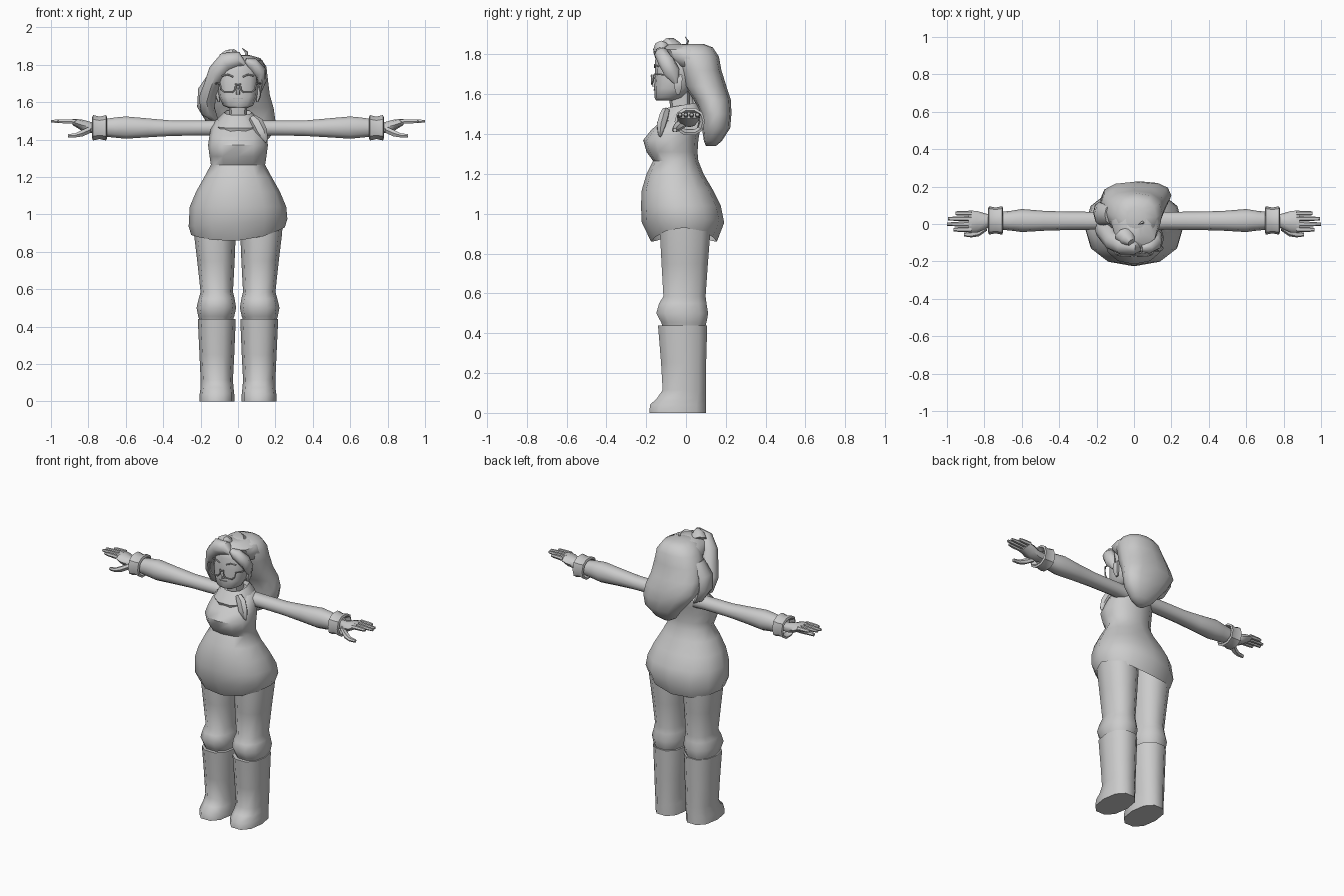
import bpy, bmesh, math
from mathutils import Vector

grey = bpy.data.materials.new("plain_grey")
grey.diffuse_color = (0.6, 0.6, 0.6, 1)


def build(name, rings, caps=(True, True), angle=50):
    """Skin a list of point rings into one object."""
    bm = bmesh.new()
    vs = [[bm.verts.new(p) for p in r] for r in rings]
    n = len(vs[0])
    for a, b in zip(vs, vs[1:]):
        for i in range(n):
            j = (i + 1) % n
            bm.faces.new((a[i], a[j], b[j], b[i]))
    if caps[0]:
        bm.faces.new(vs[0])
    if caps[1]:
        bm.faces.new(vs[-1])
    bmesh.ops.recalc_face_normals(bm, faces=bm.faces)
    me = bpy.data.meshes.new(name)
    bm.to_mesh(me)
    bm.free()
    ob = bpy.data.objects.new(name, me)
    bpy.context.collection.objects.link(ob)
    me.materials.append(grey)
    bpy.context.view_layer.objects.active = ob
    ob.select_set(True)
    bpy.ops.object.shade_smooth_by_angle(angle=math.radians(angle))
    ob.select_set(False)
    return ob


def loft(name, secs, n=12, axis="z", power=0.85, shape=None, **kw):
    """Sections are (position, a0, a1, b0, b1): the extents of each ring."""
    rings = []
    for k, (t, a0, a1, b0, b1) in enumerate(secs):
        ring = []
        for i in range(n):
            th = 2 * math.pi * i / n
            c, s = math.cos(th), math.sin(th)
            c2, s2 = (math.copysign(abs(v) ** power, v) for v in (c, s))
            a = (a0 + a1) / 2 + (a1 - a0) / 2 * c2
            b = (b0 + b1) / 2 + (b1 - b0) / 2 * s2
            h = t + (shape(k, c, s) if shape else 0)
            ring.append((a, b, h) if axis == "z" else (h, a, b))
        rings.append(ring)
    return build(name, rings, **kw)


def strand(name, path, n=8, **kw):
    """Path entries are (x, y, z, side radius, depth radius)."""
    pts = [Vector(p[:3]) for p in path]
    rings = []
    for k, p in enumerate(path):
        d = (pts[min(k + 1, len(pts) - 1)] - pts[max(k - 1, 0)]).normalized()
        u = Vector((0, 1, 0)).cross(d).normalized()
        v = d.cross(u)
        rings.append([pts[k] + u * p[3] * math.cos(2 * math.pi * i / n)
                      + v * p[4] * math.sin(2 * math.pi * i / n) for i in range(n)])
    return build(name, rings, **kw)


def mirror(ob):
    m = ob.modifiers.new("mirror", "MIRROR")
    m.use_bisect_axis[0] = False
    m.use_mirror_merge = False
    return ob


# dress with a hem that curls in and lifts at the sides
def hem(k, c, s):
    return (0.05 * c * c + 0.02 * c) if k == 0 else (0.02 * c if k == 1 else 0)


loft("dress", [
    (0.86, -.25, .25, -.175, .155), (0.955, -.264, .264, -.222, .192),
    (1.04, -.258, .258, -.226, .175), (1.12, -.225, .225, -.222, .135),
    (1.20, -.18, .18, -.198, .088), (1.265, -.145, .145, -.165, .062),
    (1.31, -.152, .152, -.198, .058), (1.37, -.16, .16, -.215, .062),
    (1.42, -.153, .153, -.175, .07), (1.46, -.145, .145, -.13, .078),
    (1.505, -.12, .12, -.09, .08), (1.525, -.05, .05, -.06, .06)],
    shape=hem, caps=(False, True), power=0.9)

# legs, boots
mirror(loft("leg", [
    (0.43, .03, .205, -.12, .10), (0.455, .02, .213, -.13, .108),
    (0.50, .01, .222, -.155, .117), (0.55, .018, .21, -.14, .108),
    (0.585, .027, .2, -.118, .103), (0.75, .018, .218, -.128, .115),
    (0.90, .012, .236, -.136, .127), (1.0, .01, .24, -.136, .13)], n=10))
mirror(loft("boot", [
    (0.0, .02, .206, -.19, .106), (0.04, .02, .205, -.187, .106),
    (0.075, .024, .2, -.15, .105), (0.115, .027, .2, -.122, .104),
    (0.25, .02, .206, -.13, .106), (0.44, .012, .215, -.146, .112)], n=10))

# sleeves, cuffs
mirror(loft("sleeve", [
    (0.09, -.035, .065, 1.415, 1.505), (0.17, -.03, .065, 1.42, 1.503),
    (0.35, -.032, .066, 1.418, 1.503), (0.48, -.036, .07, 1.41, 1.515),
    (0.60, -.043, .08, 1.402, 1.526), (0.66, -.035, .07, 1.408, 1.52),
    (0.72, -.03, .065, 1.415, 1.51)], n=10, axis="x"))
mirror(loft("cuff", [
    (0.75, -.03, .07, 1.42, 1.505), (0.70, -.045, .085, 1.405, 1.52),
    (0.705, -.057, .095, 1.392, 1.534), (0.74, -.05, .088, 1.40, 1.525),
    (0.775, -.057, .095, 1.392, 1.534), (0.78, -.045, .085, 1.405, 1.52),
    (0.75, -.03, .07, 1.42, 1.505)], n=10, axis="x", angle=35, caps=(False, False)))

# hands: palm, four fingers, thumb
mirror(loft("palm", [
    (0.74, -.01, .05, 1.435, 1.49), (0.79, -.025, .055, 1.435, 1.495),
    (0.84, -.045, .07, 1.45, 1.508), (0.885, -.045, .072, 1.478, 1.51)],
    n=8, axis="x"))
for i, tip in enumerate((0.965, 1.0, 0.995, 0.955)):
    y = -.043 + .029 * i
    mirror(loft("finger_%d" % (i + 1), [
        (0.87, y, y + .027, 1.482, 1.51), (0.94, y + .001, y + .026, 1.486, 1.509),
        (tip, y + .004, y + .022, 1.49, 1.506)], n=6, axis="x"))
mirror(loft("thumb", [
    (0.785, -.035, .01, 1.435, 1.475), (0.83, -.066, -.02, 1.415, 1.455),
    (0.87, -.072, -.04, 1.41, 1.435), (0.91, -.066, -.046, 1.41, 1.43)],
    n=6, axis="x"))

# neck, head
loft("neck", [(1.49, -.055, .055, -.075, .035), (1.54, -.048, .048, -.08, .02),
              (1.62, -.05, .05, -.09, .02)], n=8)
loft("head", [
    (1.568, -.05, .05, -.15, -.06), (1.582, -.08, .08, -.157, -.02),
    (1.63, -.102, .102, -.16, .03), (1.70, -.11, .11, -.156, .06),
    (1.77, -.108, .108, -.155, .07), (1.82, -.085, .085, -.14, .06),
    (1.85, -.04, .04, -.09, .03)], n=12, power=0.75)
loft("nose", [(1.64, -.012, .012, -.172, -.14), (1.65, -.011, .011, -.175, -.14),
              (1.68, -.005, .005, -.16, -.14)], n=6)
loft("mouth", [(1.618, -.025, .025, -.164, -.15), (1.623, -.03, .03, -.164, -.15)], n=6)
mirror(loft("ear", [(1.60, .095, .108, -.05, -.03), (1.63, .095, .122, -.06, -.02),
                    (1.68, .095, .128, -.065, -.015), (1.70, .095, .11, -.055, -.02)], n=6))

# glasses: half-round rims, bridge and temples
for name, pts in {
    "lens_rim": [(.012, -.172, 1.70), (.014, -.172, 1.668), (.03, -.172, 1.652),
                 (.07, -.17, 1.652), (.09, -.165, 1.668), (.096, -.16, 1.70)],
    "bridge": [(0, -.174, 1.692), (.014, -.172, 1.692)],
    "temple": [(.096, -.16, 1.70), (.118, -.13, 1.70), (.12, -.03, 1.69)],
    "eyebrow": [(.025, -.158, 1.735), (.055, -.157, 1.748), (.085, -.14, 1.74)],
}.items():
    mirror(strand(name, [p + (.0045, .0045) for p in pts], n=6))

# collar and the scarf tail at one shoulder
loft("collar", [
    (1.455, -.105, .105, -.145, .07), (1.475, -.125, .125, -.15, .085),
    (1.51, -.11, .11, -.125, .08), (1.545, -.075, .075, -.1, .06),
    (1.50, -.06, .06, -.08, .04)], n=10, caps=(False, False), angle=40,
    shape=lambda k, c, s: .015 * s)
strand("scarf_tail", [(.075, -.1, 1.52, .02, .02), (.1, -.11, 1.49, .035, .025),
                      (.125, -.125, 1.44, .033, .025), (.145, -.13, 1.40, .015, .012),
                      (.15, -.13, 1.385, .003, .003)], n=6)

# hair: crown and back mass that narrows into a hanging tail
loft("hair_back", [
    (1.34, .02, .08, .10, .15), (1.365, -.02, .13, .09, .18),
    (1.43, -.07, .185, .08, .222), (1.50, -.13, .2, .075, .228),
    (1.57, -.18, .19, .04, .226), (1.64, -.18, .17, -.01, .203),
    (1.72, -.16, .16, -.035, .178), (1.79, -.13, .152, -.06, .165),
    (1.835, -.09, .12, -.06, .135), (1.852, -.04, .06, -.02, .09)], n=12)
loft("hair_cap", [
    (1.74, -.13, .14, -.05, .12), (1.785, -.125, .145, -.1, .13),
    (1.825, -.105, .13, -.125, .12), (1.85, -.05, .07, -.09, .09)], n=10)
strand("large_fringe", [
    (.035, -.125, 1.80, .012, .02), (.0, -.125, 1.825, .045, .04),
    (-.06, -.115, 1.815, .055, .05), (-.11, -.09, 1.76, .05, .055),
    (-.14, -.06, 1.69, .042, .055), (-.165, -.03, 1.62, .045, .05),
    (-.16, .0, 1.55, .04, .045), (-.115, .03, 1.50, .012, .015)])
strand("small_fringe", [
    (.04, -.13, 1.825, .012, .02), (.075, -.125, 1.805, .035, .035),
    (.115, -.1, 1.765, .036, .042), (.128, -.07, 1.71, .024, .04),
    (.12, -.05, 1.655, .006, .01)])
strand("side_lock", [
    (-.13, .05, 1.74, .03, .05), (-.175, .05, 1.66, .04, .06),
    (-.183, .06, 1.58, .036, .06), (-.15, .07, 1.51, .025, .04),
    (-.11, .07, 1.47, .005, .01)])
strand("crown_tuft", [
    (-.05, -.06, 1.82, .06, .05), (-.03, -.085, 1.85, .045, .04),
    (-.015, -.1, 1.868, .02, .02)])
strand("stray_hair", [
    (.045, 0, 1.84, .008, .006), (.045, .01, 1.865, .01, .006),
    (.022, -.005, 1.89, .001, .001)], n=5)
